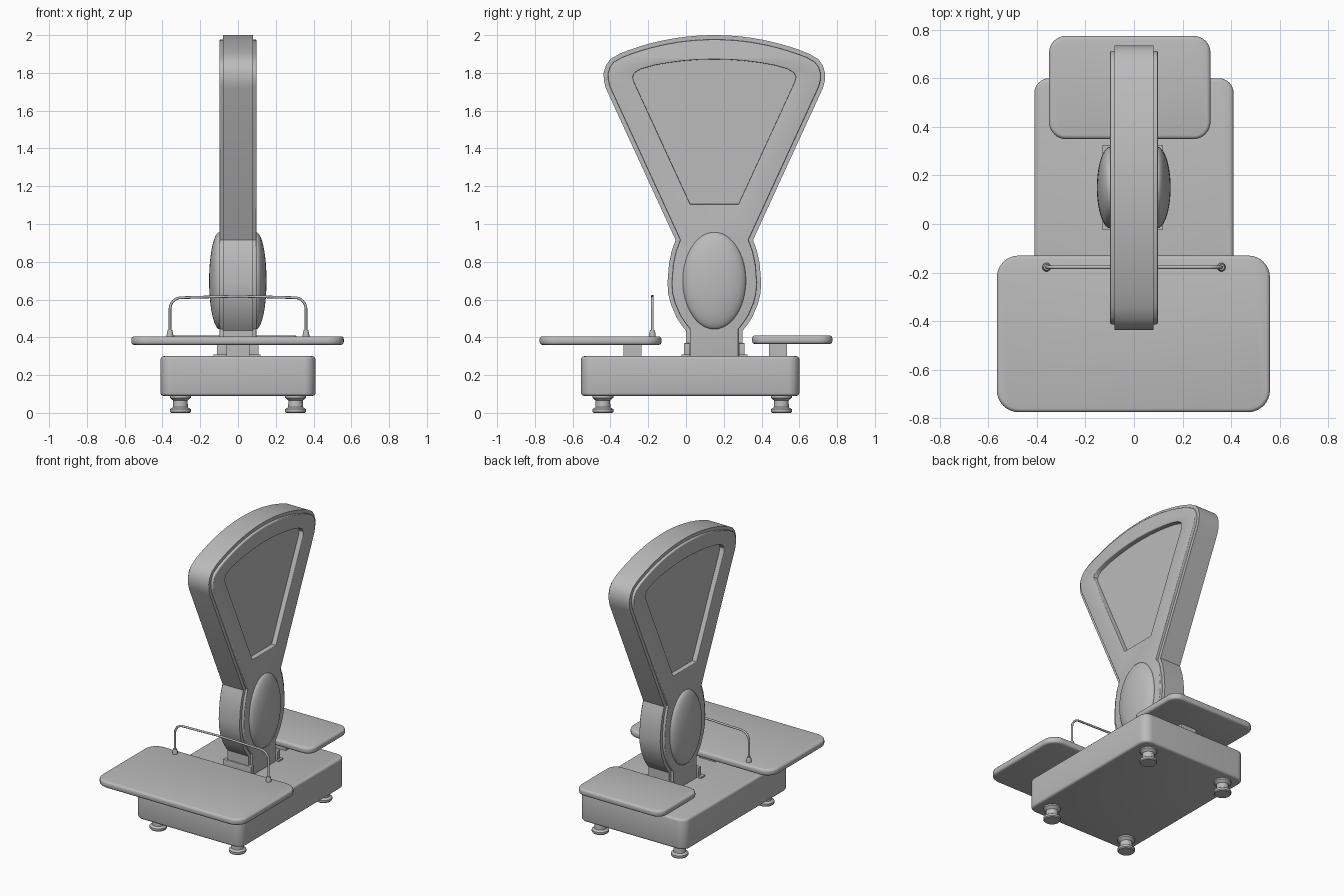
import bpy, bmesh, math
from mathutils import Vector, Matrix

if "Cube" in bpy.data.objects:
    bpy.data.objects.remove(bpy.data.objects["Cube"], do_unlink=True)

GREY = (0.5, 0.5, 0.5, 1)
grey = bpy.data.materials.new("plain_grey")
grey.use_nodes = True
grey.diffuse_color = GREY
grey.node_tree.nodes["Principled BSDF"].inputs["Base Color"].default_value = GREY
MID_Y = 0.15  # centre line of the head


def activate(obj):
    bpy.ops.object.select_all(action='DESELECT')
    obj.select_set(True)
    bpy.context.view_layer.objects.active = obj


def finish(obj, angle=35):
    obj.data.materials.clear()
    obj.data.materials.append(grey)
    activate(obj)
    bpy.ops.object.shade_smooth_by_angle(angle=math.radians(angle))
    return obj


def from_bmesh(name, bm):
    mesh = bpy.data.meshes.new(name)
    bm.to_mesh(mesh)
    bm.free()
    obj = bpy.data.objects.new(name, mesh)
    bpy.context.collection.objects.link(obj)
    return finish(obj)


def slab(name, x, y, z, corner=0.0, edge=0.0):
    """Box between (min, max) pairs, with round corners and softened rims."""
    bm = bmesh.new()
    bmesh.ops.create_cube(bm, size=1)
    for v in bm.verts:
        v.co = Vector([(a + b) / 2 + c * (b - a) for c, (a, b) in zip(v.co, (x, y, z))])
    if corner:
        upright = [e for e in bm.edges if abs(e.verts[0].co.z - e.verts[1].co.z) > 1e-4]
        bmesh.ops.bevel(bm, geom=upright, offset=corner, segments=8, profile=0.5, affect='EDGES')
    if edge:
        rims = [e for e in bm.edges if abs(e.verts[0].co.z - e.verts[1].co.z) < 1e-4]
        bmesh.ops.bevel(bm, geom=rims, offset=edge, segments=3, profile=0.5, affect='EDGES')
    return from_bmesh(name, bm)


def lathe(name, profile, location, steps=28):
    bm = bmesh.new()
    verts = [bm.verts.new((r, 0, z)) for r, z in profile]
    edges = [bm.edges.new(pair) for pair in zip(verts, verts[1:])]
    bmesh.ops.spin(bm, geom=verts + edges, cent=(0, 0, 0), axis=(0, 0, 1),
                   angle=math.tau, steps=steps)
    bmesh.ops.remove_doubles(bm, verts=bm.verts, dist=1e-5)
    bmesh.ops.recalc_face_normals(bm, faces=bm.faces)
    bmesh.ops.translate(bm, verts=bm.verts, vec=location)
    return from_bmesh(name, bm)


def mirrored(half):
    """Close a half profile (offset from centre line, height), listed top to bottom."""
    left = [(MID_Y - d, z) for d, z in half]
    right = [(MID_Y + d, z) for d, z in reversed(half) if d > 0]
    return left + right


def inset(points, dist):
    result = []
    for i, p in enumerate(points):
        a, b, c = Vector(points[i - 1]), Vector(p), Vector(points[(i + 1) % len(points)])
        d1, d2 = (b - a).normalized(), (c - b).normalized()
        n1, n2 = Vector((-d1.y, d1.x)), Vector((-d2.y, d2.x))
        m = (n1 + n2).normalized()
        result.append(tuple(b + m * dist / max(m.dot(n1), 0.4)))
    return result


def plate(name, loops, half_thickness, bevel=0.0):
    """Extrude side-view loops along x; inner loops become holes."""
    curve = bpy.data.curves.new(name, 'CURVE')
    curve.dimensions = '2D'
    curve.fill_mode = 'BOTH'
    curve.extrude = half_thickness - bevel
    curve.bevel_depth = bevel
    curve.bevel_resolution = 2
    for loop in loops:
        spline = curve.splines.new('POLY')
        spline.points.add(len(loop) - 1)
        for point, (y, z) in zip(spline.points, loop):
            point.co = (y, z, 0, 1)
        spline.use_cyclic_u = True
    obj = bpy.data.objects.new(name, curve)
    bpy.context.collection.objects.link(obj)
    obj.rotation_euler = (math.pi / 2, 0, math.pi / 2)
    activate(obj)
    bpy.ops.object.convert(target='MESH')
    obj = bpy.context.object
    bm = bmesh.new()
    bm.from_mesh(obj.data)
    bmesh.ops.remove_doubles(bm, verts=bm.verts, dist=1e-5)
    bm.to_mesh(obj.data)
    bm.free()
    return finish(obj)


# Base and feet
slab("base", (-0.41, 0.41), (-0.555, 0.6), (0.09, 0.3), 0.06, 0.015)
foot = [(0, 0), (0.05, 0), (0.055, 0.006), (0.055, 0.02), (0.04, 0.03),
        (0.038, 0.065), (0.055, 0.08), (0.055, 0.095), (0, 0.095)]
for side, x in (("right", -0.305), ("left", 0.305)):
    for end, y in (("front", -0.44), ("back", 0.505)):
        lathe(f"{end}_{side}_foot", foot, (x, y, 0))

# Pans and their supports
slab("front_pan", (-0.565, 0.56), (-0.775, -0.13), (0.36, 0.405), 0.09, 0.015)
slab("back_pan", (-0.35, 0.315), (0.35, 0.775), (0.365, 0.41), 0.07, 0.015)
slab("front_pan_support", (-0.06, 0.06), (-0.33, -0.235), (0.29, 0.37))
slab("back_pan_support", (-0.06, 0.06), (0.44, 0.535), (0.29, 0.375))

# Fan-shaped head: shallow arc on top, straight flanks, waist and rounded belly
ARC = 1.33
arc = [(0.5 * i / 10, 2 - ARC + math.sqrt(ARC ** 2 - (0.5 * i / 10) ** 2)) for i in range(11)]
outline = mirrored(arc + [
    (0.55, 1.873), (0.574, 1.84), (0.586, 1.80), (0.585, 1.76), (0.575, 1.72),
    (0.205, 0.915), (0.225, 0.86), (0.24, 0.79), (0.248, 0.69), (0.244, 0.63),
    (0.23, 0.575), (0.2, 0.505), (0.17, 0.46), (0.15, 0.435), (0.15, 0.3)])
window = mirrored([(0, 1.877), (0.08, 1.875), (0.16, 1.869), (0.24, 1.859), (0.32, 1.845),
                   (0.39, 1.825), (0.425, 1.805), (0.437, 1.78), (0.43, 1.75), (0.131, 1.1)])
face_outline = [(y, 0.3 if z < 0.4 else z) for y, z in inset(outline, 0.028)]
plate("head_shell", [outline, window], 0.08)
plate("head_faces", [face_outline, window], 0.098, 0.005)
plate("dial_plate", [inset(window, -0.01)], 0.064)

# Oval covers on both sides of the belly
for side, x in (("right", -0.097), ("left", 0.095)):
    bm = bmesh.new()
    bmesh.ops.create_uvsphere(bm, u_segments=40, v_segments=24, radius=1)
    bmesh.ops.transform(bm, verts=bm.verts, matrix=Matrix.Translation((x, MID_Y, 0.7))
                        @ Matrix.Diagonal((0.056, 0.168, 0.257, 1)))
    from_bmesh(f"{side}_oval_cover", bm)

# Column brackets on the base
for end, sign in (("front", -1), ("back", 1)):
    near, far, lip = (MID_Y + sign * d for d in (0.13, 0.16, 0.175))
    slab(f"{end}_column_bracket", (-0.11, 0.108), sorted((near, far)), (0.3, 0.37), 0, 0.004)
    slab(f"{end}_bracket_flange", (-0.13, 0.12), sorted((near, lip)), (0.295, 0.31))

# Wire rail on the front pan
RAIL_Y, RAIL_X, BEND, TOP = -0.178, 0.36, 0.06, 0.61
half_rail = [(RAIL_X, 0.41)] + [
    (RAIL_X - BEND * (1 - math.cos(a)), TOP - BEND * (1 - math.sin(a)))
    for a in (math.pi / 2 * i / 8 for i in range(9))]
path = [(-x, z) for x, z in half_rail] + [(0, TOP + 0.008)] + half_rail[::-1]
wire = bpy.data.curves.new("wire_rail", 'CURVE')
wire.dimensions = '3D'
wire.bevel_depth = 0.007
wire.bevel_resolution = 3
spline = wire.splines.new('POLY')
spline.points.add(len(path) - 1)
for point, (x, z) in zip(spline.points, path):
    point.co = (x, RAIL_Y, z, 1)
rail = bpy.data.objects.new("wire_rail", wire)
bpy.context.collection.objects.link(rail)
activate(rail)
bpy.ops.object.convert(target='MESH')
finish(bpy.context.object, 60)
for side, x in (("right", -RAIL_X), ("left", RAIL_X)):
    lathe(f"{side}_rail_post", [(0, 0.4), (0.018, 0.4), (0.017, 0.42), (0.012, 0.438), (0, 0.44)],
          (x, RAIL_Y, 0), 16)
